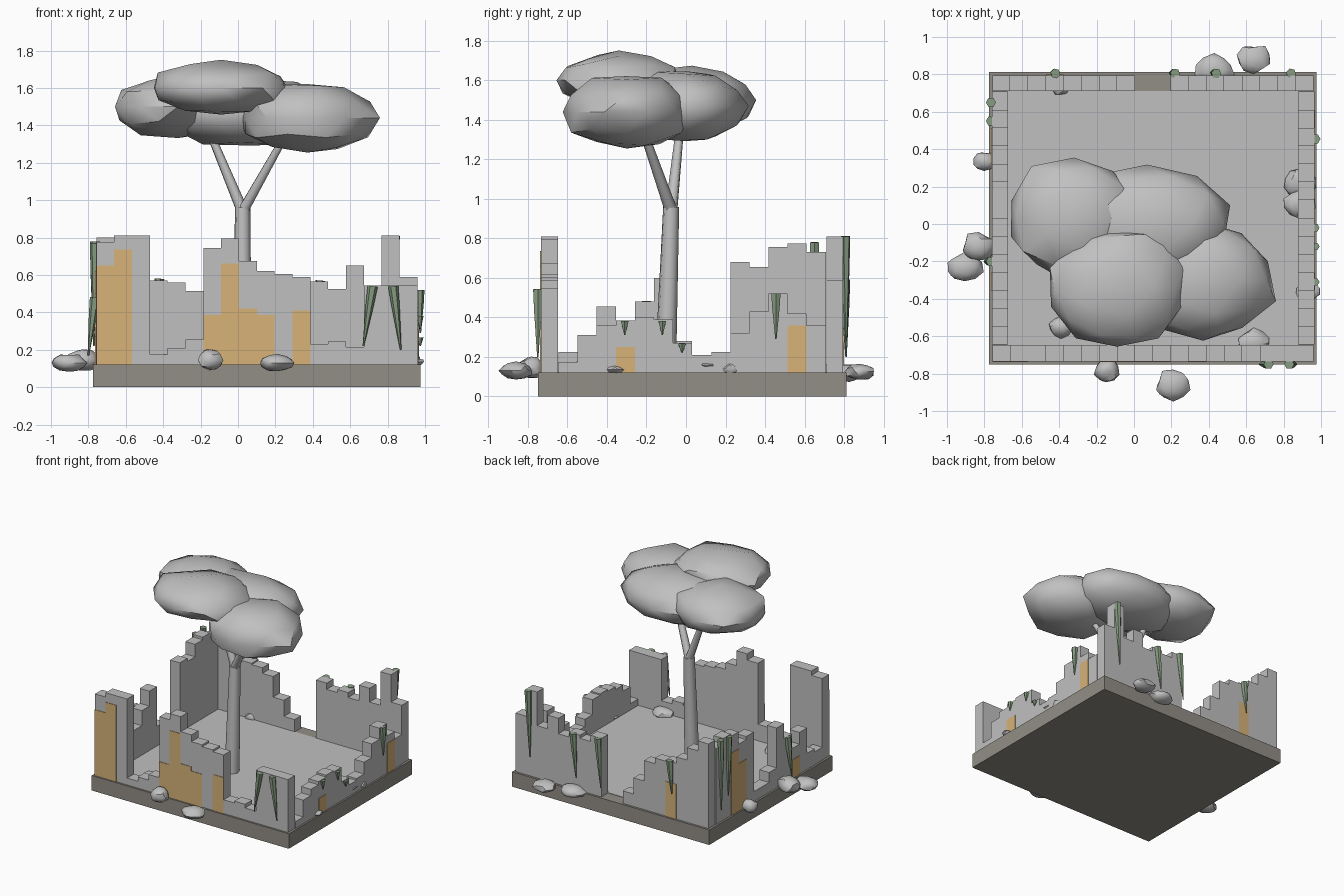
import bpy, bmesh, math, random
from mathutils import Vector, Matrix, noise

if "Cube" in bpy.data.objects:
    bpy.data.objects.remove(bpy.data.objects["Cube"])

random.seed(4)


def material(name, rgb):
    m = bpy.data.materials.new(name)
    m.diffuse_color = (*rgb, 1)
    m.use_nodes = True
    m.node_tree.nodes["Principled BSDF"].inputs["Base Color"].default_value = m.diffuse_color
    return m


STONE = material("pale_stone", (0.53, 0.53, 0.53))
EARTH = material("brown_earth", (0.29, 0.27, 0.24))
PLASTER = material("ochre_plaster", (0.68, 0.45, 0.19))
VINE = material("vine_green", (0.24, 0.33, 0.22))


def finish(bm, name, mat, smooth=None):
    me = bpy.data.meshes.new(name)
    bmesh.ops.recalc_face_normals(bm, faces=bm.faces)
    bm.to_mesh(me)
    bm.free()
    ob = bpy.data.objects.new(name, me)
    bpy.context.collection.objects.link(ob)
    me.materials.append(mat)
    if smooth:
        bpy.context.view_layer.objects.active = ob
        ob.select_set(True)
        bpy.ops.object.shade_smooth_by_angle(angle=math.radians(smooth))
        ob.select_set(False)
    return ob


def add_box(bm, lo, hi):
    lo, hi = Vector(lo), Vector(hi)
    size = hi - lo
    bmesh.ops.create_cube(bm, size=1, matrix=Matrix.Translation((lo + hi) / 2)
                          @ Matrix.Diagonal((*size, 1)))


def add_limb(bm, a, b, ra, rb, sides):
    a, b = Vector(a), Vector(b)
    d = b - a
    rot = d.to_track_quat('Z', 'Y').to_matrix().to_4x4()
    bmesh.ops.create_cone(bm, cap_ends=True, segments=sides, radius1=ra, radius2=rb,
                          depth=d.length, matrix=Matrix.Translation((a + b) / 2) @ rot)


def add_blob(bm, centre, radii, level, rough):
    new = bmesh.ops.create_icosphere(bm, subdivisions=level, radius=1)["verts"]
    seed = Vector(centre) * 7
    for v in new:
        k = 1 + rough * noise.noise(v.co * 1.7 + seed)
        v.co = Vector([c + r * p * k for c, r, p in zip(centre, radii, v.co)])


# Ground slab and floor inside the walls
Z0 = 0.12
bm = bmesh.new()
add_box(bm, (-.775, -.75, 0), (.977, .812, Z0))
finish(bm, "ground_slab", EARTH)
bm = bmesh.new()
add_box(bm, (-.68, -.65, Z0 - .02), (.88, .712, Z0 + .003))
finish(bm, "courtyard_floor", STONE)

# Ruined walls: columns of varied height, with plaster plates on the outer face
T = .004


def wall(name, along_x, start, step, near, far, outer, heights, plaster):
    def span(bm, i, lo, hi, z):
        a, b = start + i * step, start + (i + 1) * step
        if along_x:
            add_box(bm, (a, lo, Z0), (b, hi, z))
        else:
            add_box(bm, (lo, a, Z0), (hi, b, z))
    bm = bmesh.new()
    for i, h in enumerate(heights):
        if h > Z0:
            span(bm, i, near, far, h)
    finish(bm, name, STONE)
    bm = bmesh.new()
    for i, h in plaster.items():
        span(bm, i, outer - T, outer + T, h)
    finish(bm, name + "_plaster", PLASTER)


S = .0953
wall("front_wall", True, -.757, S, -.735, -.647, -.735,
     [.775, .81, .81, .175, .21, .255, .745, .795, .675, .62, .605, .59,
      .23, .245, .215, .545, .545, .545],
     {0: .65, 1: .735, 6: .385, 7: .66, 8: .42, 9: .385, 11: .41})
wall("back_wall", True, -.757, S, .71, .795, .795,
     [.80, .72, .62, .57, .56, .515, .35, .22, 0, 0, .59, .54, .565, .525,
      .65, .54, .81, .59],
     {3: .40})
W = .0966
wall("left_wall", False, -.645, W, -.76, -.674, -.76,
     [.225, .25, .455, .36, .48, .60, .28, .20, .20, .68, .655, .755, .775, .73],
     {3: .27, 10: .50, 11: .62})
wall("right_wall", False, -.645, W, .877, .964, .964,
     [.175, .31, .36, .385, .40, .39, .27, .21, .225, .32, .43, .52, .42, .36],
     {3: .25, 12: .36})

# Hanging vines, tapering to a point: top point, bottom point
vines = [
    ((.72, -.75, .54), (.67, -.75, .22)), ((.83, -.75, .54), (.87, -.75, .20)),
    ((.22, .805, .59), (.19, .81, .20)), ((.44, .805, .57), (.41, .81, .22)),
    ((.84, .805, .81), (.82, .81, .28)), ((-.42, .805, .58), (-.44, .81, .32)),
    ((-.765, .65, .78), (-.77, .65, .22)), ((-.765, .55, .77), (-.77, .56, .30)),
    ((-.765, -.20, .48), (-.80, -.20, .17)),
    ((.97, .455, .52), (.975, .455, .29)), ((.97, -.31, .38), (.975, -.31, .31)),
    ((.97, -.12, .38), (.975, -.12, .31)), ((.97, -.02, .265), (.975, -.02, .22)),
]
bm = bmesh.new()
for top, tip in vines:
    long = top[2] - tip[2]
    if long > .15:
        # slight bulge a third of the way down before the taper
        mid = Vector(top).lerp(Vector(tip), .3)
        add_limb(bm, top, mid, .027, .022, 6)
        add_limb(bm, mid, tip, .022, .004, 6)
    else:
        add_limb(bm, top, tip, .022, .003, 6)
finish(bm, "hanging_vines", VINE)

# Tree trunk and two forked branches
fork = (.025, -.075, .96)
bm = bmesh.new()
add_limb(bm, (.02, -.105, Z0 - .01), fork, .055, .041, 8)
finish(bm, "tree_trunk", STONE, 50)
bm = bmesh.new()
for end in ((-.15, -.03, 1.36), (.25, -.215, 1.34)):
    add_limb(bm, (fork[0], fork[1], .94), end, .032, .021, 6)
finish(bm, "tree_branches", STONE, 61)

# Flattened leaf canopy
canopy = [
    ((-.32, .03, 1.50), (.36, .32, .17)),
    ((-.09, -.34, 1.60), (.37, .33, .145)),
    ((.37, -.30, 1.44), (.37, .33, .19)),
    ((.07, .0, 1.47), (.46, .32, .19)),
]
for n, (c, r) in enumerate(canopy):
    bm = bmesh.new()
    add_blob(bm, c, r, 2, .16)
    finish(bm, f"leaf_canopy_{n + 1}", STONE, 40)

# Fallen rocks around the ruin: x, y, radius, half height, centre z
rocks = [
    (.64, .88, .092, .04, .125), (.43, .825, .10, .045, .12), (-.80, .335, .06, .05, .14),
    (-.83, -.12, .09, .06, .145), (-.905, -.23, .095, .048, .13), (-.39, -.55, .065, .045, .13),
    (-.145, -.785, .065, .06, .145), (.21, -.86, .09, .045, .13), (.64, -.635, .085, .045, .13),
    (.89, .22, .09, .045, .14), (.885, .11, .085, .045, .16), (.93, -.36, .065, .025, .135),
    (-.39, .73, .05, .04, .13),
]
bm = bmesh.new()
for x, y, r, h, z in rocks:
    add_blob(bm, (x, y, z), (r, r * random.uniform(.8, .95), h), 2, .25)
finish(bm, "fallen_rocks", STONE, 40)
